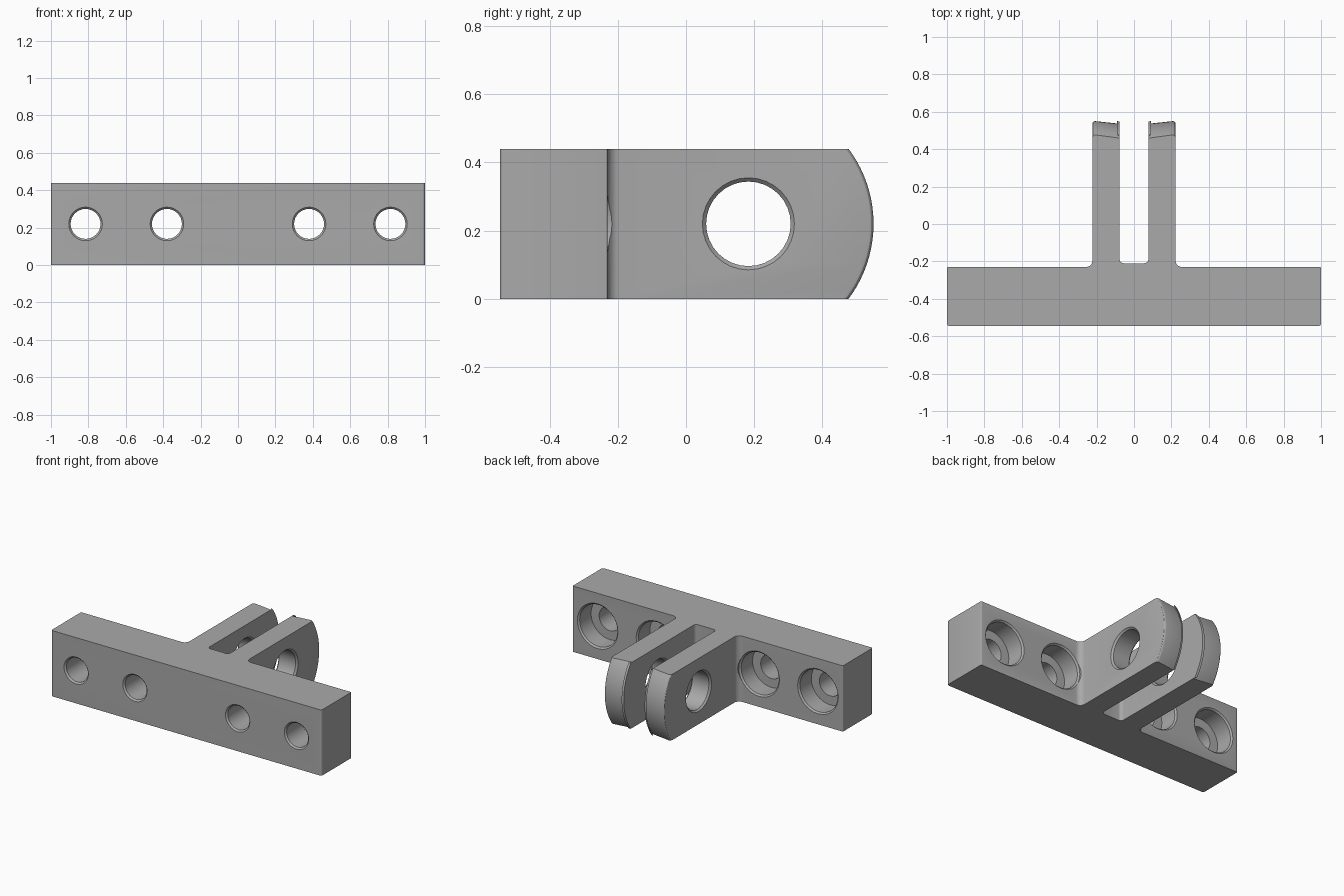
import bpy, bmesh, math
from mathutils import Vector

if "Cube" in bpy.data.objects:
    bpy.data.objects.remove(bpy.data.objects["Cube"], do_unlink=True)

HEIGHT = 0.44
MID = HEIGHT / 2
FRONT, BACK, TIP = -0.546, -0.23, 0.55
PIVOT_Y = 0.183
EAR_IN, EAR_OUT = 0.077, 0.222

grey = bpy.data.materials.new("plain grey")
grey.use_nodes = True
grey.diffuse_color = (0.4, 0.4, 0.4, 1)
grey.node_tree.nodes["Principled BSDF"].inputs["Base Color"].default_value = (0.4, 0.4, 0.4, 1)


def finish(name, bm):
    bmesh.ops.recalc_face_normals(bm, faces=bm.faces)
    mesh = bpy.data.meshes.new(name)
    bm.to_mesh(mesh)
    bm.free()
    mesh.materials.append(grey)
    obj = bpy.data.objects.new(name, mesh)
    bpy.context.collection.objects.link(obj)
    return obj


def rounded(corners, steps=5):
    """Round each (x, y, radius) corner of a right-angled outline."""
    out = []
    for i, (x, y, r) in enumerate(corners):
        p = Vector((x, y))
        if r == 0:
            out.append(p)
            continue
        a = (Vector(corners[i - 1][:2]) - p).normalized()
        b = (Vector(corners[(i + 1) % len(corners)][:2]) - p).normalized()
        for k in range(steps + 1):
            t = math.pi / 2 * k / steps
            out.append(p + r * (a * (1 - math.sin(t)) + b * (1 - math.cos(t))))
    return out


def prism(name, outline, z0, z1):
    bm = bmesh.new()
    face = bm.faces.new([bm.verts.new((x, y, z0)) for x, y in outline])
    top = bmesh.ops.extrude_face_region(bm, geom=[face])["geom"]
    verts = [g for g in top if isinstance(g, bmesh.types.BMVert)]
    bmesh.ops.translate(bm, verts=verts, vec=(0, 0, z1 - z0))
    return finish(name, bm)


def lathe(name, profile, axis, centre, sides):
    """Closed turned solid; profile is (radius, position along axis)."""
    bm = bmesh.new()
    rings = []
    for r, t in profile:
        ring = []
        for k in range(sides):
            a = 2 * math.pi * k / sides
            u, v = r * math.cos(a), r * math.sin(a)
            co = (t, u, v) if axis == "x" else (u, t, v)
            ring.append(bm.verts.new(Vector(co) + Vector(centre)))
        rings.append(ring)
    for low, high in zip(rings, rings[1:]):
        for k in range(sides):
            n = (k + 1) % sides
            bm.faces.new((low[k], low[n], high[n], high[k]))
    bm.faces.new(rings[0])
    bm.faces.new(rings[-1])
    return finish(name, bm)


def cut(obj, cutter):
    """Subtract the cutter for good and delete it."""
    mod = obj.modifiers.new("cut", "BOOLEAN")
    mod.operation, mod.solver, mod.object = "DIFFERENCE", "EXACT", cutter
    graph = bpy.context.evaluated_depsgraph_get()
    graph.update()
    mesh = bpy.data.meshes.new_from_object(obj.evaluated_get(graph))
    obj.modifiers.clear()
    obj.data = mesh
    bpy.data.objects.remove(cutter, do_unlink=True)


# Mounting bar with two ears, as one filleted outline mirrored across x
half = [(1, FRONT, 0.014), (1, BACK, 0.006), (EAR_OUT, BACK, 0.035),
        (EAR_OUT, TIP + 0.02, 0), (EAR_IN, TIP + 0.02, 0), (EAR_IN, BACK + 0.02, 0.022)]
outline = half + [(-x, y, r) for x, y, r in reversed(half)]
bracket = prism("clevis_bracket", rounded(outline), 0, HEIGHT)

# Rounded ear tips with softened rims
tip_r, soft = TIP - PIVOT_Y, 0.014
right = []
for k in range(4):
    a = math.pi / 2 * k / 3
    right.append((tip_r - soft * (1 - math.sin(a)), EAR_OUT - soft * (1 - math.cos(a))))
inner = [(r, EAR_IN + EAR_OUT - x) for r, x in reversed(right)]
side = inner + list(reversed(right))
side = [(tip_r - soft, 0)] + side + [(tip_r - soft, 0.3)]
barrel = [(r, -x) for r, x in reversed(side[1:])] + side
block = prism("tip_cutter", [(-0.26, 0.4), (0.26, 0.4), (0.26, 0.7), (-0.26, 0.7)],
              -0.03, HEIGHT + 0.03)
cut(block, lathe("tip_barrel", barrel, "x", (0, PIVOT_Y, MID), 96))
cut(bracket, block)

# Pivot hole through both ears, chamfered on every face
r, c = 0.124, 0.011
pin = [(r + c, 0), (r + c, EAR_IN), (r, EAR_IN + c), (r, EAR_OUT - c),
       (r + c, EAR_OUT), (r + c, 0.3)]
pin = [(a, -x) for a, x in reversed(pin[1:])] + pin[1:]
cut(bracket, lathe("pin_cutter", pin, "x", (0, PIVOT_Y, MID), 32))

# Screw holes with counterbores at the back
screw = [(0.09, FRONT - 0.05), (0.09, FRONT), (0.08, FRONT + 0.01), (0.08, BACK - 0.13),
         (0.14, BACK - 0.13), (0.14, BACK - 0.01), (0.15, BACK), (0.15, BACK + 0.1)]
for x in (-0.815, -0.38, 0.38, 0.815):
    cut(bracket, lathe("screw_cutter", screw, "y", (x, 0, MID), 32))

bpy.ops.object.select_all(action="DESELECT")
bracket.select_set(True)
bpy.context.view_layer.objects.active = bracket
bpy.ops.object.shade_smooth_by_angle(angle=math.radians(30))
